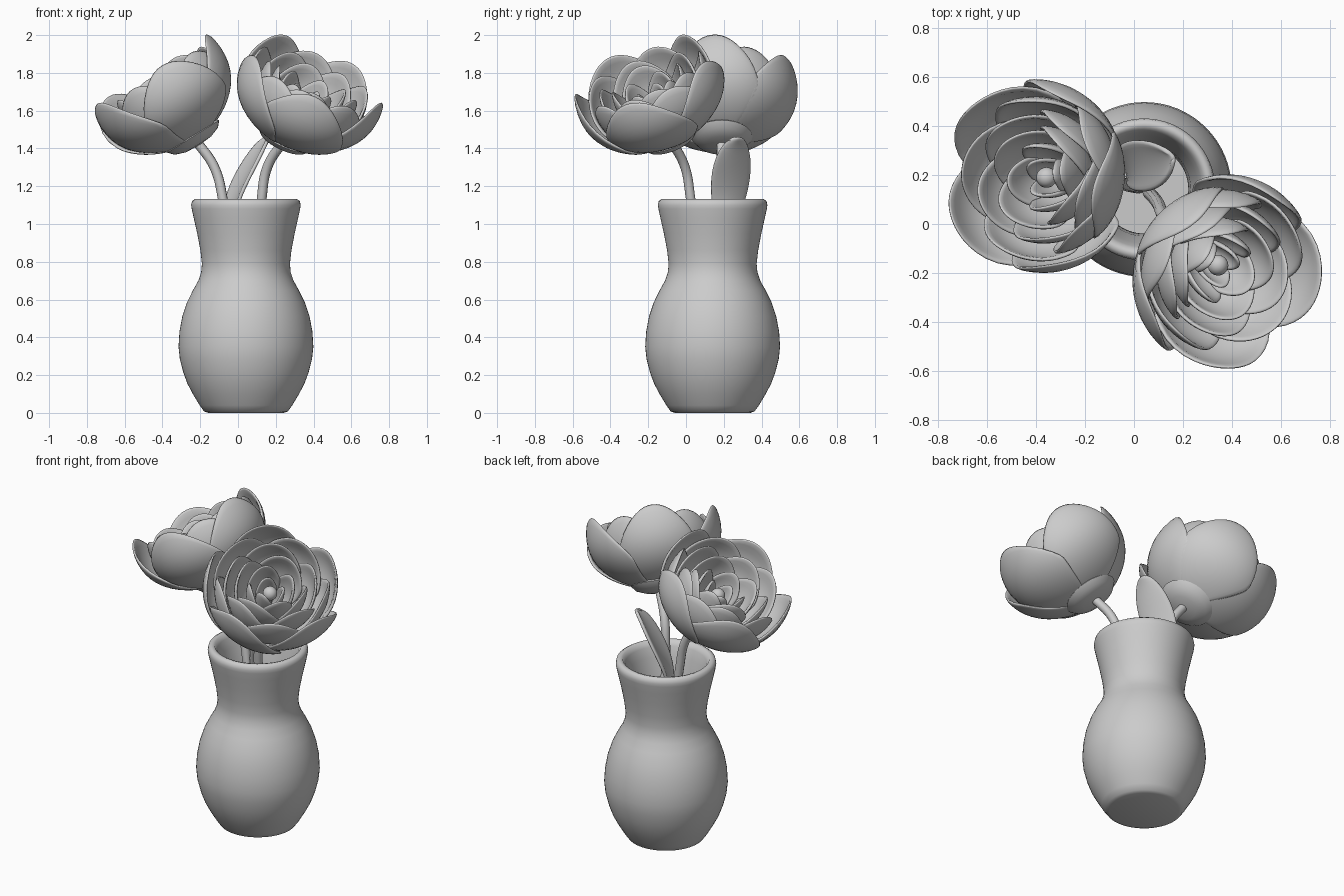
import bpy, bmesh
from math import sin, cos, pi, radians
from mathutils import Matrix, Vector

cube = bpy.data.objects.get("Cube")
if cube:
    bpy.data.objects.remove(cube, do_unlink=True)

grey = bpy.data.materials.new("plain_grey")
grey.use_nodes = True
tone = (0.6, 0.6, 0.6, 1)
grey.diffuse_color = tone
grey.node_tree.nodes["Principled BSDF"].inputs["Base Color"].default_value = tone


def finish(name, bm, matrix=None, thickness=0):
    """Turn a bmesh into a smooth object, optionally as a thick rounded sheet."""
    bmesh.ops.recalc_face_normals(bm, faces=bm.faces)
    mesh = bpy.data.meshes.new(name)
    bm.to_mesh(mesh)
    bm.free()
    mesh.materials.append(grey)
    obj = bpy.data.objects.new(name, mesh)
    bpy.context.collection.objects.link(obj)
    if matrix:
        obj.matrix_world = matrix
    bpy.ops.object.select_all(action='DESELECT')
    obj.select_set(True)
    bpy.context.view_layer.objects.active = obj
    bpy.ops.object.shade_smooth_by_angle(angle=radians(50))
    if thickness:
        solid = obj.modifiers.new("thickness", 'SOLIDIFY')
        solid.thickness = thickness
        solid.offset = 0
        sub = obj.modifiers.new("rounding", 'SUBSURF')
        sub.levels = sub.render_levels = 1


def lathe(name, profile, matrix, steps=64):
    bm = bmesh.new()
    verts = [bm.verts.new((r, 0, z)) for r, z in profile]
    edges = [bm.edges.new(pair) for pair in zip(verts, verts[1:])]
    bmesh.ops.spin(bm, geom=verts + edges, cent=(0, 0, 0), axis=(0, 0, 1),
                   angle=2 * pi, steps=steps)
    bmesh.ops.remove_doubles(bm, verts=bm.verts, dist=0.0005)
    finish(name, bm, matrix)


def sheet(bm, point, nu, nv):
    """Add a grid whose corners come from point(u, v), u in -1..1, v in 0..1."""
    grid = [[bm.verts.new(point(2 * i / nu - 1, j / nv)) for i in range(nu + 1)]
            for j in range(nv + 1)]
    for low, high in zip(grid, grid[1:]):
        for i in range(nu):
            bm.faces.new((low[i], low[i + 1], high[i + 1], high[i]))


def tube(name, points, radius):
    curve = bpy.data.curves.new(name, 'CURVE')
    curve.dimensions = '3D'
    curve.bevel_depth = radius
    curve.bevel_resolution = 3
    curve.use_fill_caps = True
    spline = curve.splines.new('BEZIER')
    spline.bezier_points.add(len(points) - 1)
    for knot, p in zip(spline.bezier_points, points):
        knot.co = p
        knot.handle_left_type = knot.handle_right_type = 'AUTO'
    curve.materials.append(grey)
    obj = bpy.data.objects.new(name, curve)
    bpy.context.collection.objects.link(obj)


# Vase: outer wall, rounded rim and hollow inside
vase_profile = [
    (0, 0), (.2, 0), (.222, .008), (.245, .04), (.281, .1), (.31, .155), (.332, .215),
    (.35, .285), (.357, .35), (.352, .43), (.337, .51), (.312, .585),
    (.28, .65), (.252, .7), (.237, .745), (.233, .79), (.241, .86), (.258, .95),
    (.276, 1.03), (.287, 1.08), (.29, 1.1), (.285, 1.122), (.268, 1.133),
    (.25, 1.128), (.235, 1.1), (.22, 1.04), (.19, .9), (.18, .78), (.2, .68),
    (.26, .57), (.3, .4), (.28, .2), (.2, .06), (0, .06)]
lathe("vase", vase_profile, Matrix.Translation((.042, .141, 0)))


# Flowers: nested rings of cupped petals on a tilted axis
def petals(name, matrix, angles, radius, height, half_width, droop, base):
    bm = bmesh.new()
    for angle in angles:
        def point(u, v):
            v = .08 + .92 * v * (1 - droop * abs(u) ** 2.3)
            a = radians(angle) + u * half_width * (.85 + .15 * sin(pi * v))
            r = radius * sin(1.9 * v) * (1 + .05 * u)
            return (r * cos(a), r * sin(a), base + (height - base) * v ** 1.7)
        sheet(bm, point, 10, 7)
    finish(name, bm, matrix, .018)


def around(start, count):
    return [start + 360 * k / count for k in range(count)]


# name, petal angles, radius, height, half width, droop of the sides, base height
PETALS = [("open_outer_petals", (27, 315), .4, .445, .84, .5, 0),
          ("side_outer_petals", (99, 250), .39, .435, .84, .5, 0),
          ("upright_outer_petal", (171,), .365, .45, .84, .5, 0),
          ("second_petals", around(63, 5), .33, .41, .82, .4, .012),
          ("third_petals", around(20, 5), .265, .4, .8, .32, .024),
          ("fourth_petals", around(50, 4), .2, .385, .95, .3, .036),
          ("fifth_petals", around(8, 4), .135, .355, .9, .28, .048),
          ("core_petals", around(70, 3), .075, .315, 1.1, .25, .06)]
CALYX = [(0, -.035), (.08, -.028), (.135, -.008), (.162, .022), (.148, .036), (0, .03)]


def flower(side, base, azimuth):
    matrix = (Matrix.Translation(base) @ Matrix.Rotation(radians(azimuth), 4, 'Z')
              @ Matrix.Rotation(radians(32), 4, 'Y'))
    for name, *shape in PETALS:
        petals(f"{side}_{name}", matrix, *shape)
    lathe(f"{side}_calyx", CALYX, matrix, 32)
    bm = bmesh.new()
    bmesh.ops.create_uvsphere(bm, u_segments=24, v_segments=14, radius=.042)
    finish(f"{side}_bud", bm, matrix @ Matrix.Translation((0, 0, .25)))
    tube(f"{side}_bud_stalk", [matrix @ Vector((0, 0, z)) for z in (0, .12, .24)], .02)


right_base, left_base = (-.225, .19, 1.445), (.245, -.08, 1.445)
flower("right", right_base, 180)
flower("left", left_base, -42)

# Stems
tube("right_stem", [(.02, .15, .07), (-.03, .16, .75), (-.08, .175, 1.13),
                    (-.125, .185, 1.3), right_base], .026)
tube("left_stem", [(.06, .13, .07), (.1, .08, .75), (.125, .025, 1.13),
                   (.155, -.005, 1.3), left_base], .026)

# Leaf: a broad blade leaning toward +x, cupped upward and turned to the back
LEAF = [(-.04, .9, .02), (-.05, 1.02, .065), (-.035, 1.12, .088), (-.005, 1.2, .102),
        (.035, 1.28, .104), (.075, 1.35, .094), (.11, 1.41, .072), (.135, 1.445, .045),
        (.145, 1.46, .015)]


def leaf_point(u, v):
    x, z, width = LEAF[round(v * (len(LEAF) - 1))]
    return (x + .02 * (1 - u * u) - .4 * u * width, .205 + .07 * v + u * width, z)


bm = bmesh.new()
sheet(bm, leaf_point, 8, len(LEAF) - 1)
finish("leaf", bm, None, .02)
tube("leaf_stalk", [(.04, .15, .07), (.0, .19, .6), (-.03, .21, .95)], .018)
